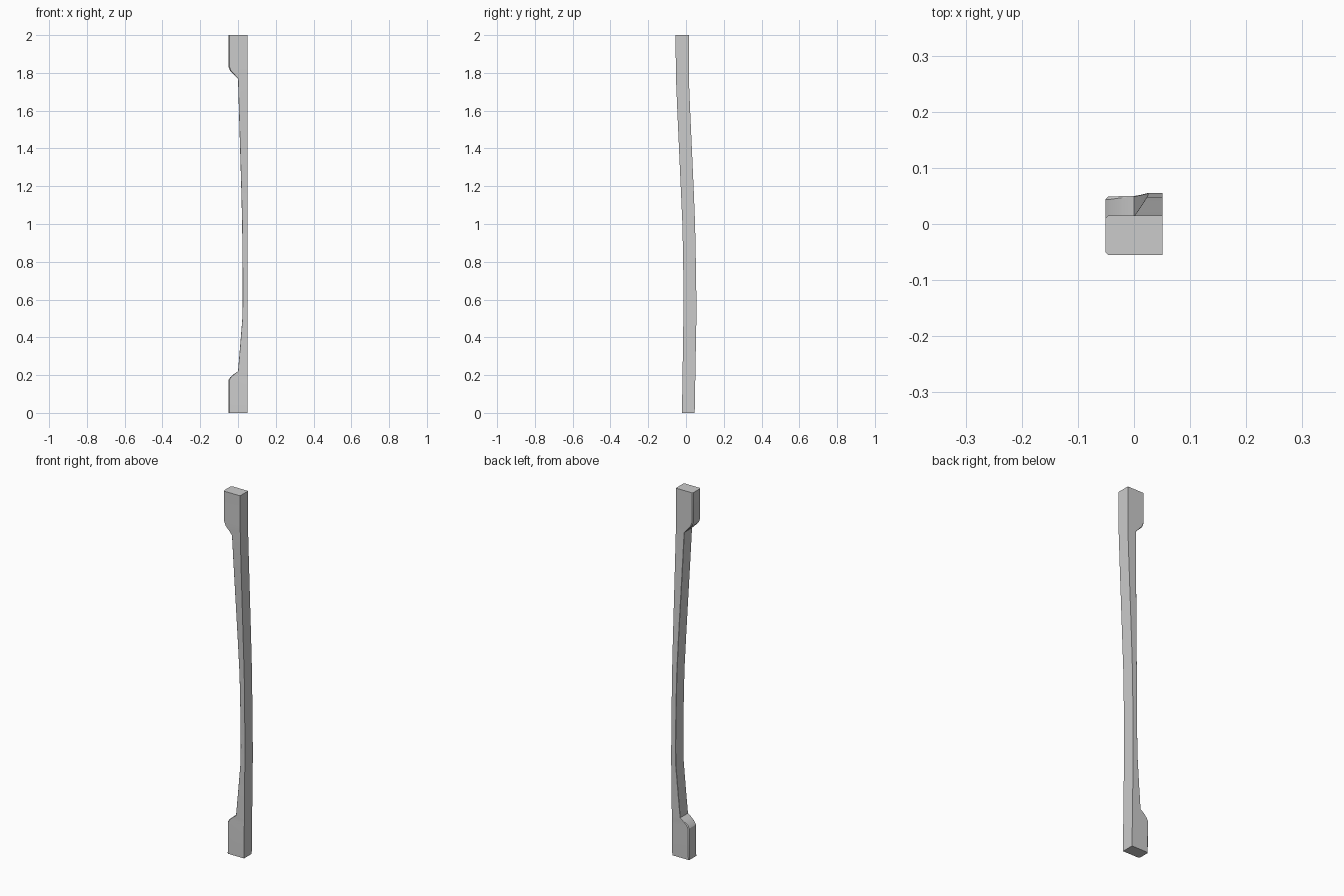
import bpy, bmesh

# Cross-section stations: height, left edge x, front y, back y, left corner chamfer
stations = [
    (0.000, -0.051, -0.021, 0.046, 0.005),
    (0.172, -0.051, -0.019, 0.049, 0.005),
    (0.188, -0.042, -0.018, 0.049, 0.005),
    (0.207, -0.020, -0.018, 0.050, 0.003),
    (0.220, 0.000, -0.018, 0.050, 0.001),
    (0.350, 0.011, -0.016, 0.052, 0.001),
    (0.500, 0.023, -0.014, 0.055, 0.001),
    (0.600, 0.025, -0.013, 0.055, 0.001),
    (0.800, 0.024, -0.015, 0.052, 0.001),
    (1.000, 0.022, -0.019, 0.048, 0.001),
    (1.200, 0.017, -0.028, 0.040, 0.001),
    (1.400, 0.011, -0.037, 0.031, 0.001),
    (1.600, 0.005, -0.046, 0.022, 0.001),
    (1.770, 0.000, -0.053, 0.015, 0.001),
    (1.790, -0.020, -0.053, 0.015, 0.003),
    (1.812, -0.042, -0.054, 0.015, 0.005),
    (1.835, -0.051, -0.054, 0.015, 0.005),
    (2.000, -0.051, -0.055, 0.015, 0.005),
]
RIGHT = 0.051

# Loft the curved handle through its sections
bm = bmesh.new()
rings = []
for z, left, front, back, c in stations:
    section = [(RIGHT, front), (RIGHT, back), (left + c, back),
               (left, back - c), (left, front + c), (left + c, front)]
    rings.append([bm.verts.new((x, y, z)) for x, y in section])
for lower, upper in zip(rings, rings[1:]):
    for i in range(6):
        j = (i + 1) % 6
        bm.faces.new((lower[i], lower[j], upper[j], upper[i]))

# End caps
bm.faces.new(rings[0][::-1])
bm.faces.new(rings[-1])
bmesh.ops.recalc_face_normals(bm, faces=bm.faces)

mesh = bpy.data.meshes.new("curved_handle")
bm.to_mesh(mesh)
bm.free()
handle = bpy.data.objects.new("curved_handle", mesh)
bpy.context.collection.objects.link(handle)
bpy.context.view_layer.objects.active = handle
handle.select_set(True)
bpy.ops.object.shade_smooth_by_angle(angle=0.44)
